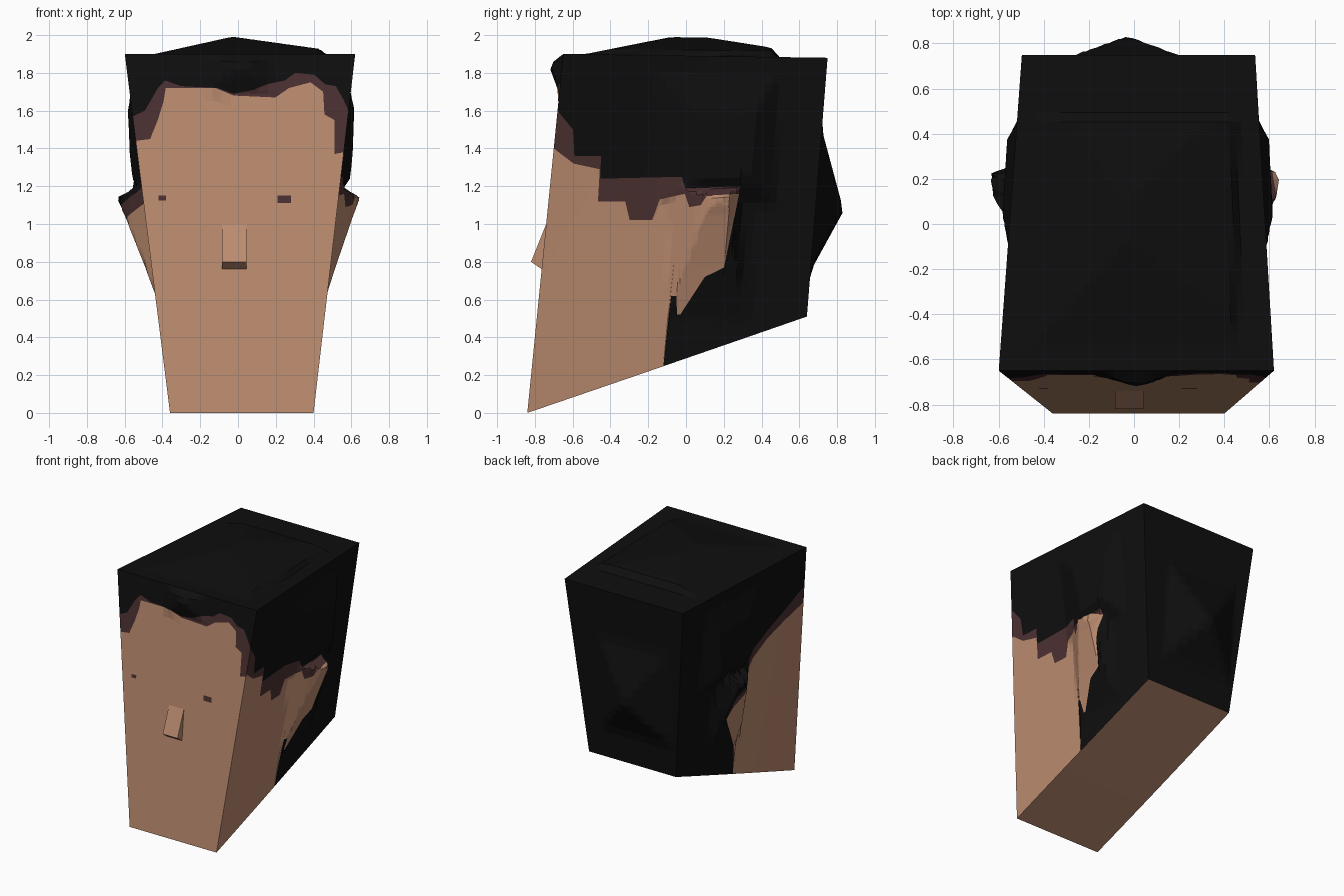
import bpy, bmesh
from mathutils import Vector

if "Cube" in bpy.data.objects:
    bpy.data.objects.remove(bpy.data.objects["Cube"])


def material(name, rgb):
    m = bpy.data.materials.new(name)
    m.diffuse_color = (*rgb, 1)
    m.use_nodes = True
    m.node_tree.nodes["Principled BSDF"].inputs["Base Color"].default_value = m.diffuse_color
    return m


MATS = [material("skin", (0.50, 0.26, 0.16)),
        material("fringe_brown", (0.072, 0.03, 0.031)),
        material("hair_black", (0.0045, 0.0045, 0.0045))]
SKIN, FRINGE, HAIR = 0, 1, 2


def mix(a, b, t):
    return a + (b - a) * t


def table(pts, v):
    """Piecewise linear lookup."""
    if v <= pts[0][0]:
        return pts[0][1]
    for (a, p), (b, q) in zip(pts, pts[1:]):
        if v <= b:
            return mix(p, q, (v - a) / (b - a))
    return pts[-1][1]


def bump(ta, tb, a, b):
    return min(table(ta, a), table(tb, b))


# Corner edges of the tapered head block, as functions of height
def y_front(z): return -0.84 + 0.1 * z
def y_back(z): return 0.64 + 0.08 * (z - 0.51)
def x_front(z, s): return 0.40 + 0.116 * z if s > 0 else -0.36 - 0.126 * z
def x_back(z, s): return s * (0.40 if s > 0 else 0.36) + s * 0.1 * (z - 0.51)


# Surfaces: each maps (across 0..1, height) to a point
def front_point(s, z):
    x = mix(x_front(z, -1), x_front(z, 1), s)
    d = bump([(-.17, 0), (.02, .07), (.17, 0)],
             [(1.69, 0), (1.84, .07), (1.9, 0)], x, z)
    return Vector((x, y_front(z) - d, z))


def back_point(s, z):
    x = mix(x_back(z, -1), x_back(z, 1), s)
    d = bump([(-.35, 0), (-.03, .15), (.28, 0)],
             [(.75, 0), (1.07, .15), (1.5, 0)], x, z)
    return Vector((x, y_back(z) + d, z))


def side_point(sign):
    def point(t, z):
        y = mix(y_front(z), y_back(z), t)
        ear = bump([(-.1, 0), (.05, .1), (.12, .14), (.22, .16), (.29, .02), (.35, 0)],
                   [(.5, 0), (.77, .06), (1.05, .13), (1.14, .16), (1.22, 0)], y, z)
        hair = bump([(-.15, 0), (.1, .09), (.35, .09), (.48, 0)],
                    [(1.1, 0), (1.25, .1), (1.6, .07), (1.8, 0)], y, z)
        d = max(ear * (1 if sign > 0 else 1.2), hair)
        return Vector((mix(x_front(z, sign), x_back(z, sign), t) + sign * d, y, z))
    return point


def top_point(s, t):
    z = 1.9 - 0.02 * t
    x = mix(mix(x_front(z, -1), x_front(z, 1), s), mix(x_back(z, -1), x_back(z, 1), s), t)
    y = mix(y_front(z), y_back(z), t)
    d = bump([(-.45, 0), (-.03, .1), (.44, .03), (.46, 0)],
             [(-.54, 0), (-.07, .1), (.1, .1), (.45, .05), (.49, 0)], x, y)
    return Vector((x, y, z + d))


def patch(bm, point, bands, mats, outward, knots=(), cols=30, step=0.07):
    """Columns of faces; 'bands' are the boundary curves from bottom to top."""
    us = sorted({round(u, 4) for u in [i / cols for i in range(cols + 1)] + list(knots)})
    counts = [max(1, round(max(b(u) - a(u) for u in us) / step))
              for a, b in zip(bands, bands[1:])]
    cache = {}

    def vert(u, z):
        key = (u, round(z, 5))
        if key not in cache:
            cache[key] = bm.verts.new(point(u, z))
        return cache[key]

    for u0, u1 in zip(us, us[1:]):
        for a, b, n, mat in zip(bands, bands[1:], counts, mats):
            for i in range(n):
                ring = []
                for u, f in ((u0, i / n), (u1, i / n), (u1, (i + 1) / n), (u0, (i + 1) / n)):
                    v = vert(u, mix(a(u), max(a(u), b(u)), f))
                    if v not in ring:
                        ring.append(v)
                if len(ring) > 2:
                    face = bm.faces.new(ring)
                    face.material_index = mat
                    face.normal_update()
                    if face.normal.dot(Vector(outward)) < 0:
                        face.normal_flip()


def finish(name, bm):
    me = bpy.data.meshes.new(name)
    bm.to_mesh(me)
    bm.free()
    for m in MATS:
        me.materials.append(m)
    ob = bpy.data.objects.new(name, me)
    bpy.context.collection.objects.link(ob)
    return ob


def curve(pts): return lambda u: table(pts, u)
def knots_of(*tabs): return [p[0] for t in tabs for p in t]


# Front of head: skin, ragged brown fringe, black hair
low = [(0, 1.44), (.07, 1.45), (.115, 1.55), (.15, 1.65), (.165, 1.72), (.39, 1.72), (.47, 1.68),
       (.66, 1.67), (.72, 1.72), (.815, 1.75), (.875, 1.7), (.89, 1.58), (.94, 1.55),
       (.955, 1.37), (1, 1.38)]
high = [(0, 1.57), (.06, 1.6), (.13, 1.72), (.165, 1.76), (.235, 1.73), (.4, 1.72), (.47, 1.69),
        (.56, 1.71), (.62, 1.74), (.7, 1.76), (.745, 1.8), (.83, 1.79), (.88, 1.74),
        (.93, 1.73), (.97, 1.66), (1, 1.6)]
bm = bmesh.new()
patch(bm, front_point, [lambda u: 0, curve(low), curve(high), lambda u: 1.9],
      [SKIN, FRINGE, HAIR], (0, -1, 0), knots_of(low, high), 24)
finish("face_front", bm)

# Sides: nape hair below the ear, skin, fringe, hair
right = ([(0, 0), (.485, .247), (.49, .62), (.51, .62), (.518, .52), (.53, .52), (.609, .72),
          (.678, .77), (.71, 1.16)],
         [(0, 1.4), (.08, 1.32), (.18, 1.29), (.185, 1.12), (.287, 1.12), (.31, 1.02), (.394, 1.02),
          (.415, 1.13), (.507, 1.16), (.528, 1.09), (.57, 1.1), (.59, 1.15), (.71, 1.16)],
         [(0, 1.6), (.065, 1.5), (.08, 1.36), (.18, 1.36), (.185, 1.24), (.49, 1.25), (.507, 1.19),
          (.71, 1.2), (.712, 1.16)])
left = ([(0, 0), (.52, .265), (.525, .5), (.57, .6), (.69, .85)],
        [(0, 1.43), (.15, 1.36), (.29, 1.28), (.46, 1.12), (.6, 1.02), (.66, .95), (.69, .85)],
        [(0, 1.57), (.15, 1.45), (.29, 1.35), (.46, 1.2), (.6, 1.1), (.67, 1.02), (.69, .85)])
for name, sign, tabs in (("side_right", 1, right), ("side_left", -1, left)):
    bm = bmesh.new()
    patch(bm, side_point(sign),
          [lambda u: 0.51 * u, *[curve(t) for t in tabs], lambda u: 1.9 - 0.02 * u],
          [HAIR, SKIN, FRINGE, HAIR], (sign, 0, 0), knots_of(*tabs), 40, 0.05)
    finish(name, bm)

# Back and crown: all hair
bm = bmesh.new()
patch(bm, back_point, [lambda u: 0.51, lambda u: 1.88], [HAIR], (0, 1, 0))
finish("hair_back", bm)
bm = bmesh.new()
patch(bm, top_point, [lambda u: 0, lambda u: 1], [HAIR], (0, 0, 1), cols=40, step=0.03)
finish("hair_crown", bm)

# Sloping underside of jaw and neck
bm = bmesh.new()
patch(bm, lambda s, t: mix(side_point(-1)(t, .51 * t), side_point(1)(t, .51 * t), s),
      [lambda u: 0, lambda u: 1], [SKIN], (0, 0, -1), cols=1, step=0.05)
finish("jaw_underside", bm)

# Nose wedge
bm = bmesh.new()
rows = [[bm.verts.new((x + dx, y, z)) for y, z in ((-.74, 1.0), (-.82, .8), (-.763, .76))]
        for x, dx in ((-.075, -.01), (.035, .01))]
bm.faces.new(rows[0])
bm.faces.new(rows[1])
for i in range(3):
    j = (i + 1) % 3
    bm.faces.new((rows[0][i], rows[0][j], rows[1][j], rows[1][i]))
bmesh.ops.recalc_face_normals(bm, faces=bm.faces)
finish("nose", bm)

# Eyes: small thin plates lying on the face
for name, x0, x1, z0, z1 in (("eye_right", .21, .28, 1.11, 1.15), ("eye_left", -.42, -.38, 1.125, 1.15)):
    bm = bmesh.new()
    f = bm.faces.new([bm.verts.new((x, y_front(z) - .003, z))
                      for x, z in ((x0, z0), (x1, z0), (x1, z1), (x0, z1))])
    f.material_index = FRINGE
    finish(name, bm)
